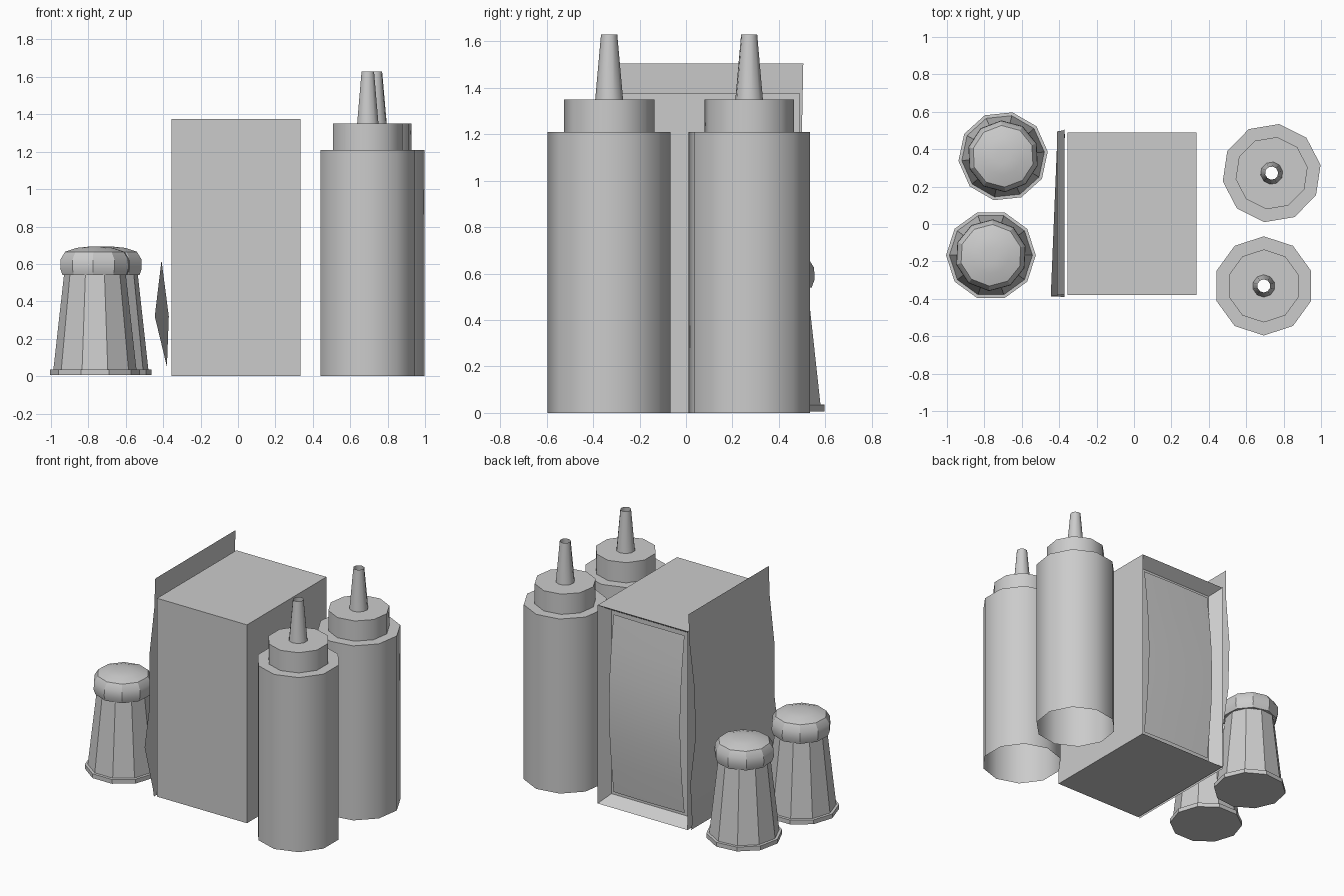
import bpy, bmesh, math

if "Cube" in bpy.data.objects:
    bpy.data.objects.remove(bpy.data.objects["Cube"])


def finish(name, bm, smooth=None):
    bmesh.ops.recalc_face_normals(bm, faces=bm.faces)
    me = bpy.data.meshes.new(name)
    bm.to_mesh(me)
    bm.free()
    ob = bpy.data.objects.new(name, me)
    bpy.context.collection.objects.link(ob)
    if smooth:
        bpy.ops.object.select_all(action='DESELECT')
        ob.select_set(True)
        bpy.context.view_layer.objects.active = ob
        bpy.ops.object.shade_smooth_by_angle(angle=math.radians(smooth))
    return ob


def lathe(name, cx, cy, profile, rot, sides=10, caps=(False, False), smooth=None):
    """Low-poly turned part: profile is (radius, height) pairs."""
    bm = bmesh.new()
    rings = []
    for r, z in profile:
        ring = []
        for i in range(sides):
            a = math.radians(rot) + 2 * math.pi * i / sides
            ring.append(bm.verts.new((cx + r * math.cos(a), cy + r * math.sin(a), z)))
        rings.append(ring)
    for lo, hi in zip(rings, rings[1:]):
        for i in range(sides):
            j = (i + 1) % sides
            bm.faces.new((lo[i], lo[j], hi[j], hi[i]))
    for ring, closed in zip((rings[0], rings[-1]), caps):
        if closed:
            bm.faces.new(ring)
    return finish(name, bm, smooth)


def sheet(name, rows, smooth=None):
    """Surface lofted through rows of points."""
    bm = bmesh.new()
    grid = [[bm.verts.new(p) for p in row] for row in rows]
    for a, b in zip(grid, grid[1:]):
        for i in range(len(a) - 1):
            bm.faces.new((a[i], a[i + 1], b[i + 1], b[i]))
    return finish(name, bm, smooth)


# Squeeze bottles, open at base and nozzle tip
bottle = [(.265, 0), (.265, 1.21), (.195, 1.21), (.195, 1.35),
          (.06, 1.35), (.035, 1.63)]
for name, x, y, rot in (("squeeze_bottle_back", .736, .272, 9.5),
                        ("squeeze_bottle_front", .694, -.331, 18)):
    lathe(name, x, y, bottle, rot, smooth=40)

# Shakers: faceted glass body with a domed cap
body = [(.24, .005), (.24, .035), (.222, .036), (.165, .545)]
cap = [(.16, .54), (.18, .54), (.192, .575), (.19, .625), (.165, .665), (.1, .686), (.04, .692)]
for side, x, y, rot in (("back", -.70, .362, 6), ("front", -.765, -.167, 0)):
    lathe("shaker_body_" + side, x, y, body, rot, caps=(True, False))
    lathe("shaker_cap_" + side, x, y, cap, rot + 15, caps=(False, True), smooth=30)

# Napkin dispenser box with a recessed back
bm = bmesh.new()
bmesh.ops.create_cube(bm, size=1)
for v in bm.verts:
    v.co = (v.co.x * .69 - .01, v.co.y * .87 + .055, (v.co.z + .5) * 1.375)
bm.normal_update()
back = [f for f in bm.faces if f.normal.y > .9]
bmesh.ops.inset_region(bm, faces=back, thickness=.072)
for v in back[0].verts:
    v.co.y -= .08
finish("dispenser_box", bm)

# Napkins bulging inside the recess, with a fold down the middle
rows = []
for k in range(7):
    t = k / 6
    y = .42 + .05 * math.sin(math.pi * t)
    z = .072 + t * 1.231
    rows.append([(-.283, y, z), (.03, y + .004, z), (.263, y - .002, z)])
sheet("napkins", rows, smooth=30)

# Menu card leaning on the left side: (height, front edge x, back edge x)
edges = [(0, -.372, -.372), (.05, -.38, -.38), (.32, -.445, -.37),
         (.62, -.409, -.409), (.97, -.413, -.413), (1.3, -.378, -.378),
         (1.505, -.372, -.372)]
sheet("menu_card", [[(f, -.39 + .01 * z, z), (b, .475 + .02 * z, z)]
                    for z, f, b in edges], smooth=30)
